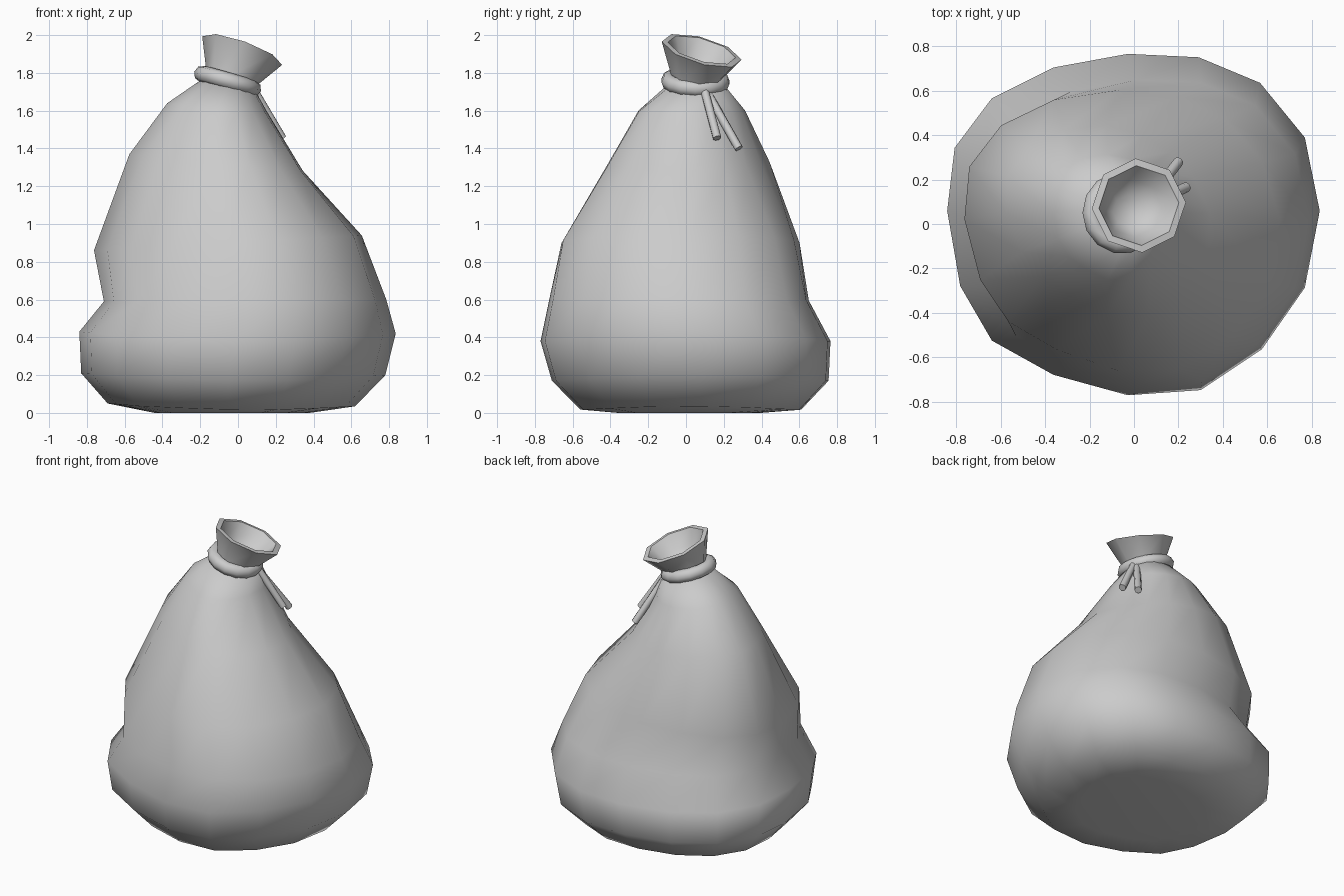
import bpy, bmesh, math
from mathutils import Vector

cube = bpy.data.objects.get("Cube")
if cube:
    bpy.data.objects.remove(cube)

cloth = bpy.data.materials.new("grey cloth")
cloth.use_nodes = True
cloth.diffuse_color = (0.6, 0.6, 0.6, 1)
cloth.node_tree.nodes["Principled BSDF"].inputs["Base Color"].default_value = (0.6, 0.6, 0.6, 1)


def finish(obj, sharp_angle):
    obj.data.materials.clear()
    obj.data.materials.append(cloth)
    bpy.ops.object.select_all(action='DESELECT')
    obj.select_set(True)
    bpy.context.view_layer.objects.active = obj
    bpy.ops.object.shade_smooth_by_angle(angle=math.radians(sharp_angle))


def loft(name, rings, sharp_angle):
    """Skin a stack of equal rings and cap both ends."""
    bm = bmesh.new()
    loops = [[bm.verts.new(p) for p in ring] for ring in rings]
    n = len(loops[0])
    for a, b in zip(loops, loops[1:]):
        for i in range(n):
            j = (i + 1) % n
            bm.faces.new((a[i], a[j], b[j], b[i]))
    bm.faces.new(loops[0][::-1])
    bm.faces.new(loops[-1])
    bmesh.ops.recalc_face_normals(bm, faces=bm.faces)
    mesh = bpy.data.meshes.new(name)
    bm.to_mesh(mesh)
    bm.free()
    obj = bpy.data.objects.new(name, mesh)
    bpy.context.collection.objects.link(obj)
    finish(obj, sharp_angle)


# Uneven footprint of the sack, scaled to fit each ring
FOOTPRINT = ((1, .08), (.92, .51), (.68, .83), (.35, .98), (-.03, 1), (-.43, .92),
             (-.76, .74), (-.96, .45), (-1, .08), (-.93, -.36), (-.76, -.68),
             (-.43, -.88), (-.03, -1), (.36, -.97), (.69, -.73), (.92, -.37))


def sack_ring(x0, z0, x1, z1, y0, y1, dip=0.0, dent=0.0):
    """Tilted ring: dip lowers front and back, dent flattens one diagonal."""
    pts = []
    for c, s in FOOTPRINT:
        diagonal = (c + s) ** 2 / (2 * (c * c + s * s))
        r = 1 - dent * diagonal ** 2
        pts.append(Vector(((x0 + x1) / 2 + r * c * (x1 - x0) / 2,
                           (y0 + y1) / 2 + r * s * (y1 - y0) / 2,
                           (z0 + z1) / 2 + r * c * (z1 - z0) / 2 - dip * s * s)))
    return pts


# Slumped body: left edge, right edge, front and back of each ring
loft("sack_body", [sack_ring(*r) for r in (
    (-0.44, 0.0, 0.38, 0.0, -0.36, 0.40),
    (-0.69, 0.05, 0.62, 0.035, -0.56, 0.61, 0.025),
    (-0.83, 0.21, 0.78, 0.20, -0.71, 0.755, 0.035),
    (-0.84, 0.43, 0.835, 0.42, -0.77, 0.765, 0.045),
    (-0.71, 0.59, 0.785, 0.60, -0.725, 0.65),
    (-0.77, 0.86, 0.67, 0.94, -0.67, 0.61, 0.0, 0.06),
    (-0.59, 1.37, 0.37, 1.28, -0.43, 0.46, 0.0, 0.17),
    (-0.38, 1.64, 0.16, 1.60, -0.26, 0.32, 0.02, 0.11),
    (-0.20, 1.76, 0.10, 1.69, -0.11, 0.21),
)], 80)


def mouth_ring(x, y, z, r, slope_x, slope_y):
    pts = []
    for i in range(8):
        a = math.tau * i / 8 + 0.07
        dx, dy = r * math.cos(a), r * math.sin(a)
        pts.append(Vector((x + dx, y + dy, z - slope_x * dx - slope_y * dy)))
    return pts


# Flared open mouth with a thick lip and a bowl-shaped throat
loft("sack_mouth", [mouth_ring(*r) for r in (
    (-0.05, 0.045, 1.74, 0.13, 0.3, 0.05),
    (-0.035, 0.055, 1.78, 0.135, 0.34, 0.12),
    (0.022, 0.083, 1.918, 0.212, 0.34, 0.25),
    (0.022, 0.083, 1.922, 0.18, 0.34, 0.25),
    (-0.005, 0.07, 1.84, 0.13, 0.34, 0.18),
    (-0.025, 0.06, 1.79, 0.07, 0.34, 0.12),
)], 55)

# Tie wrapped around the neck
bpy.ops.mesh.primitive_torus_add(
    major_segments=14, minor_segments=8, major_radius=0.14, minor_radius=0.044,
    location=(-0.055, 0.05, 1.755), rotation=(-0.03, math.atan(0.29), 0))
tie = bpy.context.object
tie.name = "neck_tie"
finish(tie, 60)


def cord(name, start, end):
    start, end = Vector(start), Vector(end)
    axis = end - start
    bpy.ops.mesh.primitive_cylinder_add(
        vertices=8, radius=0.023, depth=axis.length, location=(start + end) / 2)
    obj = bpy.context.object
    obj.name = name
    obj.rotation_euler = axis.to_track_quat('Z', 'Y').to_euler()
    finish(obj, 50)


# Loose cord ends
cord("cord_end_front", (0.09, 0.10, 1.70), (0.235, 0.165, 1.455))
cord("cord_end_back", (0.07, 0.11, 1.70), (0.20, 0.28, 1.40))
